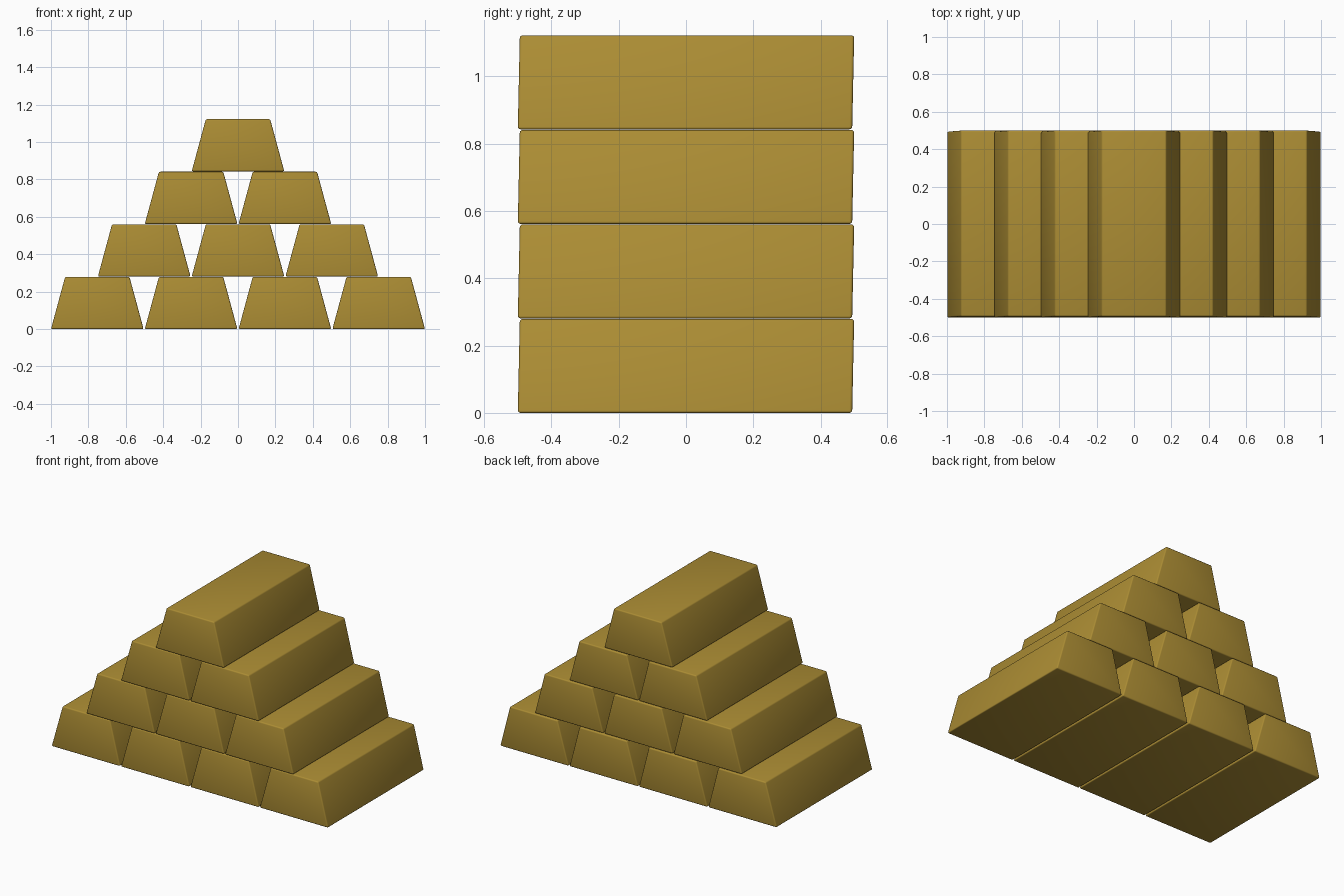
import bpy, bmesh

if "Cube" in bpy.data.objects:
    bpy.data.objects.remove(bpy.data.objects["Cube"])

gold = bpy.data.materials.new("gold")
gold.diffuse_color = (0.41, 0.265, 0.034, 1)
gold.use_nodes = True
gold.node_tree.nodes["Principled BSDF"].inputs["Base Color"].default_value = gold.diffuse_color

HB, HT = 0.2475, 0.172        # half widths at bottom and top
H, PITCH_X, PITCH_Z = 0.279, 0.5015, 0.281
SKEW = 0.003                  # ends lean very slightly backwards

# One cast bar: tapered block with softened edges
bm = bmesh.new()
bmesh.ops.create_cube(bm, size=1)
for v in bm.verts:
    top = v.co.z > 0
    v.co.x *= 2 * (HT if top else HB)
    v.co.y = v.co.y * 0.994 + (SKEW if top else -SKEW)
    v.co.z = H if top else 0
bmesh.ops.bevel(bm, geom=bm.edges[:], offset=0.008, segments=3,
                profile=0.5, affect='EDGES')
mesh = bpy.data.meshes.new("gold_bar")
bm.to_mesh(mesh)
bm.free()
mesh.materials.append(gold)
mesh.shade_smooth()

# Pyramid stack: rows of 4, 3, 2, 1
for row in range(4):
    count = 4 - row
    for i in range(count):
        bar = bpy.data.objects.new(f"gold_bar_row{row + 1}_{i + 1}", mesh)
        bar.location = ((i - (count - 1) / 2) * PITCH_X, 0, row * PITCH_Z)
        bpy.context.collection.objects.link(bar)
